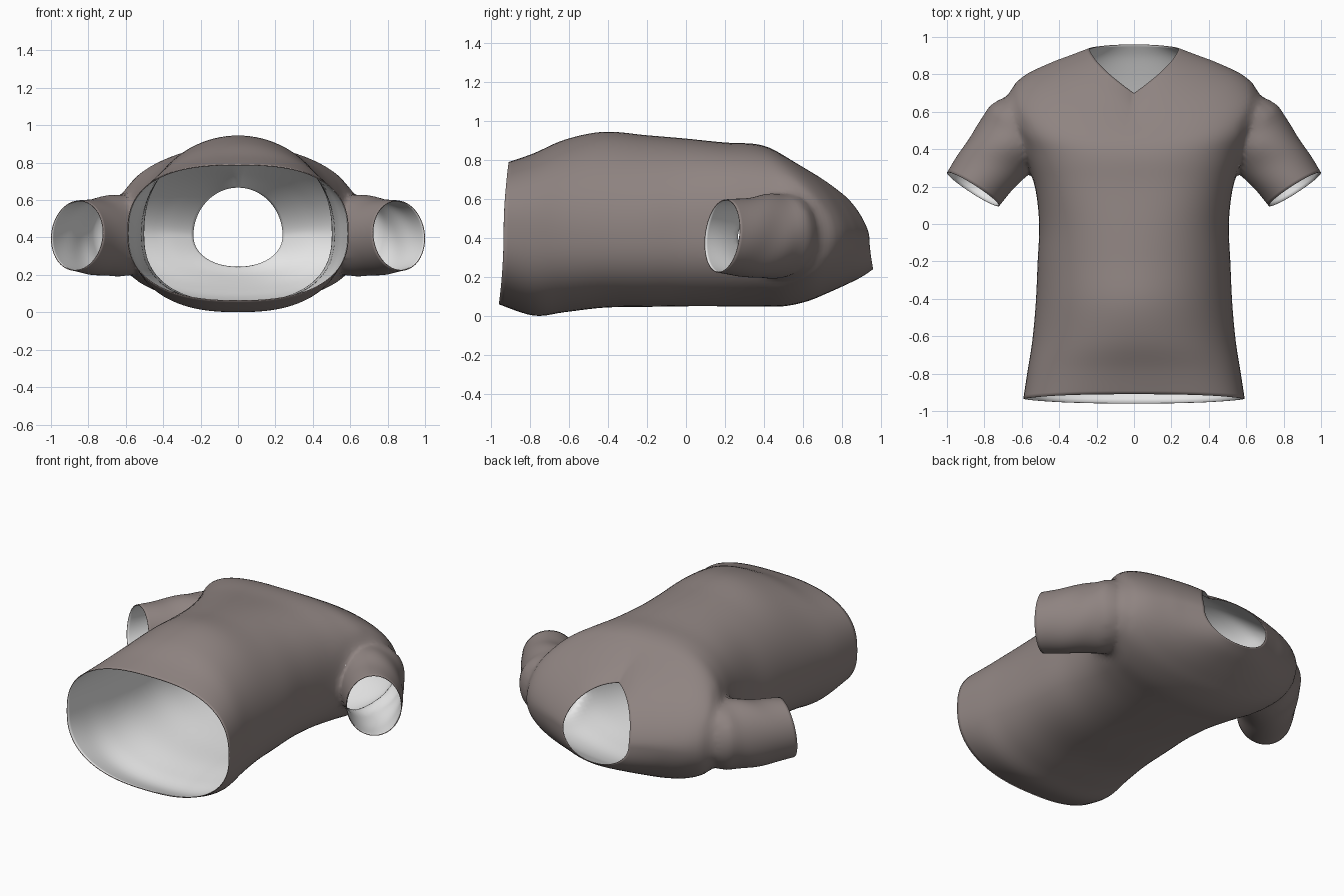
import bpy, bmesh, math
from mathutils import Vector

if "Cube" in bpy.data.objects:
    bpy.data.objects.remove(bpy.data.objects["Cube"])

def material(name, col):
    m = bpy.data.materials.new(name)
    m.diffuse_color = (*col, 1)
    m.use_nodes = True
    m.node_tree.nodes["Principled BSDF"].inputs["Base Color"].default_value = m.diffuse_color
    return m

cloth = material("taupe cloth", (0.275, 0.23, 0.22))
lining = material("white lining", (0.8, 0.8, 0.8))
N = 96

def spline(rows, steps):
    """Catmull-Rom through rows of numbers."""
    out = []
    for i in range(len(rows) - 1):
        a, b, c, d = (rows[max(0, min(len(rows) - 1, i + k))] for k in (-1, 0, 1, 2))
        for s in range(steps):
            t = s / steps
            out.append([0.5 * (2*q + (r-p)*t + (2*p-5*q+4*r-u)*t*t + (3*q-p-3*r+u)*t**3)
                        for p, q, r, u in zip(a, b, c, d)])
    out.append(list(rows[-1]))
    return out

def loft(name, rings):
    """Closed tube; the end caps get material 1 so they can be opened later."""
    bm = bmesh.new()
    vs = [[bm.verts.new(p) for p in ring] for ring in rings]
    for a, b in zip(vs, vs[1:]):
        for i in range(N):
            j = (i + 1) % N
            bm.faces.new((a[i], a[j], b[j], b[i]))
    for ring in (vs[0], vs[-1]):
        mid = bm.verts.new(sum((v.co for v in ring), Vector()) / N)
        for i in range(N):
            bm.faces.new((ring[i], ring[(i + 1) % N], mid)).material_index = 1
    bmesh.ops.recalc_face_normals(bm, faces=bm.faces)
    me = bpy.data.meshes.new(name)
    bm.to_mesh(me)
    bm.free()
    me.materials.append(cloth)
    me.materials.append(lining)
    ob = bpy.data.objects.new(name, me)
    bpy.context.collection.objects.link(ob)
    return ob

# Torso sections: y front, y side, y back, half width, z side, z front, z back, V amount, front squareness
flat = [(-.78, .568, .835, .002, 2.4), (-.62, .543, .905, .02, 2.1), (-.42, .525, .945, .043, 2),
        (-.2, .515, .927, .047, 2.1), (0, .507, .91, .05, 2.3), (.2, .53, .89, .05, 2.6)]
rows = [(-.91, -.935, -.96, .592, .42, .79, .06, 0, 2.6)]
rows += [(y, y, y, w, .42, zt, zb, 0, n) for y, w, zt, zb, n in flat]
rows += [(.34, .38, .36, .59, .42, .884, .05, 0, 2.6),
         (.42, .55, .50, .66, .42, .866, .05, .1, 2.5),
         (.48, .69, .62, .675, .42, .835, .075, .25, 2.3),
         (.53, .79, .72, .59, .42, .80, .115, .45, 2.2),
         (.585, .86, .82, .45, .42, .76, .16, .65, 2.1),
         (.64, .90, .90, .345, .42, .72, .20, .85, 2),
         (.70, .94, .96, .24, .41, .67, .24, 1, 2)]

def torso_ring(r):
    yt, ys, yb, w, zs, zt, zb, v, n = r
    pts = []
    for i in range(N):
        a = 2 * math.pi * i / N
        c, s = math.cos(a), math.sin(a)
        e = 2 / n if s >= 0 else 2 / (2.45 - .35 * v)
        x = w * math.copysign(abs(c) ** e, c)
        if s >= 0:
            f = (1 - v) * s ** 1.5 + v * max(0, 1 - abs(c)) ** .7
            pts.append(Vector((x, ys + (yt - ys) * f, zs + (zt - zs) * s ** e)))
        else:
            pts.append(Vector((x, ys + (yb - ys) * (-s) ** 1.5, zs + (zb - zs) * (-s) ** e)))
    return pts

shirt = loft("shirt", [torso_ring(r) for r in spline(rows, 5)])

# Sleeve sections: centre x, y, z, half width, half height
sleeve_rows = [(.40, .60, .42, .16, .15), (.54, .54, .42, .23, .205), (.65, .445, .41, .20, .218),
               (.765, .315, .405, .178, .203), (.86, .186, .41, .166, .188)]

def sleeve(side):
    across = Vector((.84, .54, 0))
    along = Vector((.54, -.84, 0))
    rings = []
    rr = spline(sleeve_rows, 6)
    for k, r in enumerate(rr):
        t = k / (len(rr) - 1)
        ring = []
        for i in range(N):
            a = 2 * math.pi * i / N
            # soft folds fading out towards the cuff, which leans slightly upward
            fold = 1 + .018 * math.sin(3 * a + 16 * t) * math.sin(math.pi * t)
            p = Vector(r[:3]) + across * (r[3] * math.cos(a) * fold)
            p -= along * (.022 * t * math.sin(a))
            p.z += r[4] * math.sin(a) * fold
            p.x *= side
            ring.append(p)
        rings.append(ring)
    return loft("sleeve", rings)

# Join the sleeves to the torso
bpy.context.view_layer.objects.active = shirt
for side in (-1, 1):
    arm = sleeve(side)
    mod = shirt.modifiers.new("join", 'BOOLEAN')
    mod.operation, mod.solver, mod.object = 'UNION', 'EXACT', arm
    bpy.ops.object.modifier_apply(modifier=mod.name)
    bpy.data.objects.remove(arm)

# Open the hem, neck and cuffs, then relax the armhole seams
bm = bmesh.new()
bm.from_mesh(shirt.data)
bmesh.ops.delete(bm, geom=[f for f in bm.faces if f.material_index == 1], context='FACES')
bmesh.ops.remove_doubles(bm, verts=bm.verts, dist=.003)
seam = {v for e in bm.edges if len(e.link_faces) == 2 and e.calc_face_angle(0) > .3
        and abs(e.verts[0].co.x) > .42 and e.verts[0].co.y > .15 for v in e.verts}
for _ in range(3):
    seam |= {e.other_vert(v) for v in seam for e in v.link_edges}
seam = [v for v in seam if not v.is_boundary]
for _ in range(7):
    bmesh.ops.smooth_vert(bm, verts=seam, factor=.5, use_axis_x=True, use_axis_y=True, use_axis_z=True)
for f in bm.faces:
    f.smooth = True
bm.to_mesh(shirt.data)
bm.free()

# Thin cloth with a white inside
sol = shirt.modifiers.new("cloth", 'SOLIDIFY')
sol.thickness, sol.offset = .005, -1
sol.material_offset = 1
